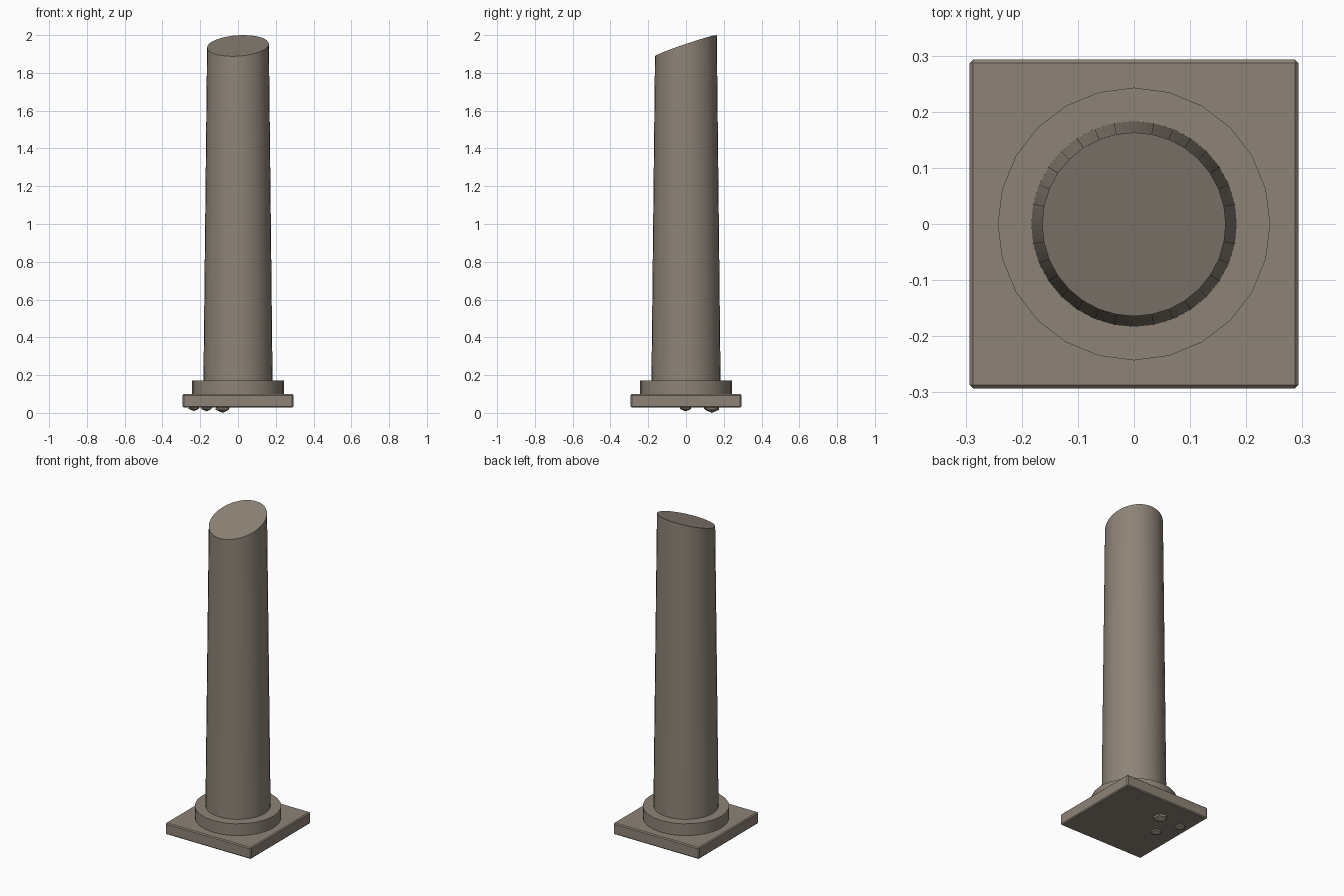
import bpy, bmesh, math
from mathutils import Matrix, Vector

if "Cube" in bpy.data.objects:
    bpy.data.objects.remove(bpy.data.objects["Cube"])

stone = bpy.data.materials.new("weathered_stone")
stone.diffuse_color = (0.27, 0.23, 0.187, 1)
stone.use_nodes = True
stone.node_tree.nodes["Principled BSDF"].inputs["Base Color"].default_value = stone.diffuse_color


def finish(bm, name, smooth=True):
    bmesh.ops.recalc_face_normals(bm, faces=bm.faces[:])
    me = bpy.data.meshes.new(name)
    bm.to_mesh(me)
    bm.free()
    me.materials.append(stone)
    if smooth:
        me.shade_smooth()
        me.set_sharp_from_angle(angle=math.radians(30))
    ob = bpy.data.objects.new(name, me)
    bpy.context.scene.collection.objects.link(ob)
    return ob


def tapered(bm, sides, r1, r2, z1, z2):
    bmesh.ops.create_cone(bm, cap_ends=True, segments=sides, radius1=r1, radius2=r2,
                          depth=z2 - z1, matrix=Matrix.Translation((0, 0, (z1 + z2) / 2)))


# square plinth with softened edges
bm = bmesh.new()
bmesh.ops.create_cube(bm, size=1, matrix=Matrix.Translation((0, 0, 0.0635))
                      @ Matrix.Diagonal((0.586, 0.586, 0.071, 1)))
bmesh.ops.bevel(bm, geom=bm.edges[:], offset=0.006, segments=1, affect='EDGES')
finish(bm, "plinth", smooth=False)

# round base disc
bm = bmesh.new()
tapered(bm, 24, 0.243, 0.243, 0.099, 0.172)
finish(bm, "base_disc")

# tapering shaft, broken off along a slanted plane
bm = bmesh.new()
tapered(bm, 32, 0.183, 0.162, 0.172, 2.1)
cut = bmesh.ops.bisect_plane(bm, geom=bm.verts[:] + bm.edges[:] + bm.faces[:],
                             plane_co=Vector((0, 0, 1.944)),
                             plane_no=Vector((-0.06, -0.338, 1)).normalized(),
                             clear_outer=True)
rim = [e for e in cut["geom_cut"] if isinstance(e, bmesh.types.BMEdge)]
bmesh.ops.contextual_create(bm, geom=rim)
finish(bm, "broken_shaft")

# small pebbles poking out under the plinth
for i, (x, y, r, h) in enumerate([(-0.08, 0.137, 0.044, 0.030),
                                  (-0.165, -0.002, 0.034, 0.022),
                                  (-0.232, 0.125, 0.034, 0.020)]):
    bm = bmesh.new()
    bmesh.ops.create_icosphere(bm, subdivisions=1, radius=1,
                               matrix=Matrix.Translation((x, y, 0.030))
                               @ Matrix.Diagonal((r, r, h, 1)))
    finish(bm, f"pebble_{i + 1}", smooth=False)
